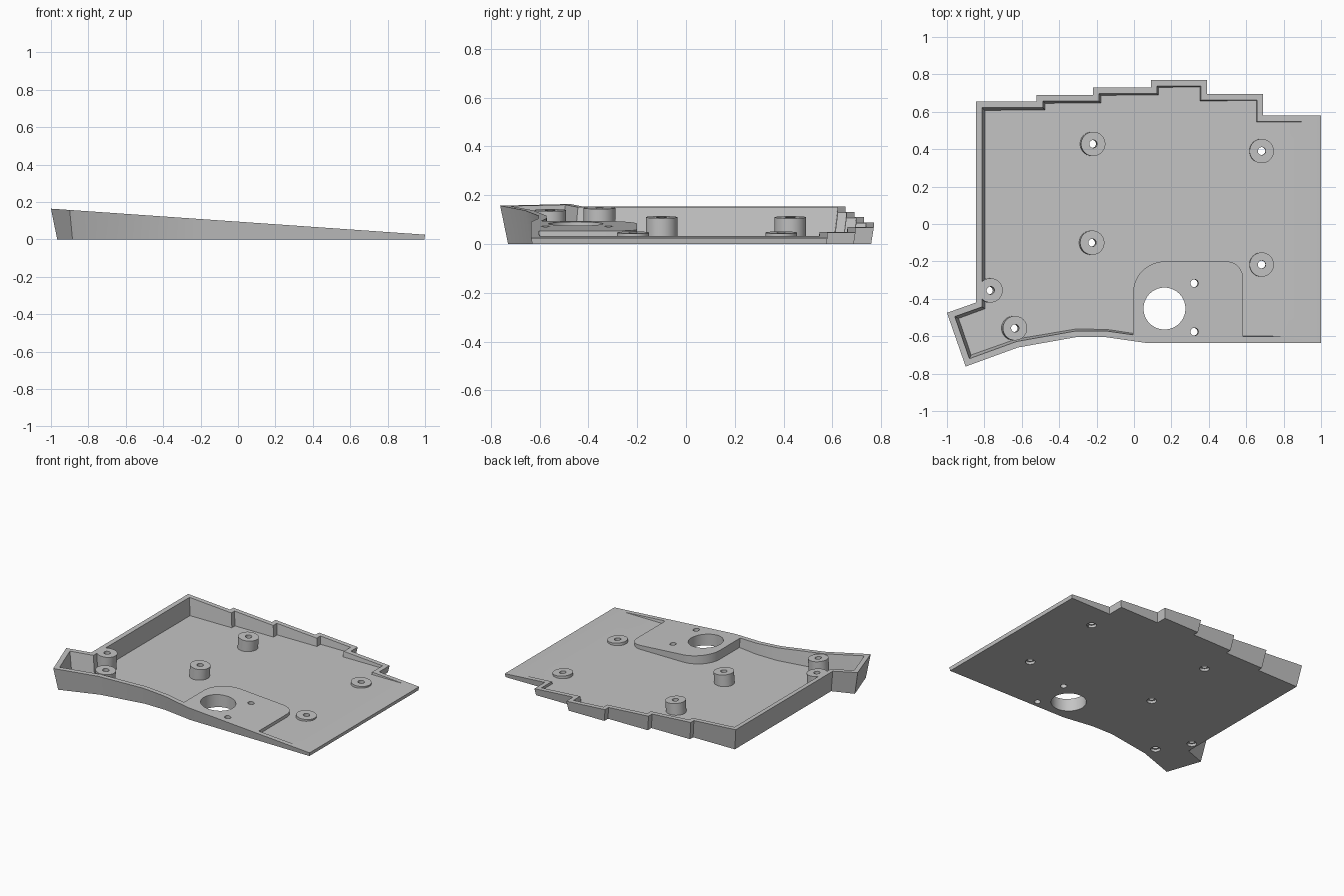
import bpy
import bmesh
import math
from mathutils import Vector, Matrix

cube = bpy.data.objects.get("Cube")
if cube:
    bpy.data.objects.remove(cube)

SLOPE, MID, FLOOR = 0.0695, 0.0945, 0.032
TILT = Matrix.Rotation(math.atan(SLOPE), 4, 'Y')


def top_z(x):
    return MID - SLOPE * x


def inset(points, distances):
    """Move each corner of a counter-clockwise outline inward."""
    result = []
    for i, p in enumerate(points):
        a = (p - points[i - 1]).normalized()
        b = (points[(i + 1) % len(points)] - p).normalized()
        n1, n2 = Vector((-a.y, a.x)), Vector((-b.y, b.x))
        result.append(p + (n1 + n2) * distances[i] / (1 + n1.dot(n2)))
    return result


def make_object(name, bm):
    bmesh.ops.recalc_face_normals(bm, faces=bm.faces)
    mesh = bpy.data.meshes.new(name)
    bm.to_mesh(mesh)
    bm.free()
    obj = bpy.data.objects.new(name, mesh)
    bpy.context.collection.objects.link(obj)
    return obj


def loft(name, low, high, low_z, high_z):
    """Closed solid between two outlines, heights given as functions of x."""
    bm = bmesh.new()
    lo = [bm.verts.new((p.x, p.y, low_z(p.x))) for p in low]
    hi = [bm.verts.new((p.x, p.y, high_z(p.x))) for p in high]
    bm.faces.new(lo[::-1])
    bm.faces.new(hi)
    sides = []
    for i in range(len(lo)):
        j = (i + 1) % len(lo)
        sides.append(bm.faces.new((lo[i], lo[j], hi[j], hi[i])))
    bmesh.ops.triangulate(bm, faces=sides)
    return make_object(name, bm)


def column(name, x, y, radius, bottom=-0.2, top=0.3, tilt=True, sides=48):
    """Cylinder square to the sloping top, or upright."""
    bm = bmesh.new()
    z = top_z(x) if tilt else 0
    place = Matrix.Translation((x, y, z)) @ (TILT if tilt else Matrix())
    place = place @ Matrix.Translation((0, 0, (bottom + top) / 2))
    bmesh.ops.create_cone(bm, cap_ends=True, segments=sides, radius1=radius,
                          radius2=radius, depth=top - bottom, matrix=place)
    return make_object(name, bm)


def subtract(target, cutters):
    for c in cutters:
        c.hide_render = True
        mod = target.modifiers.new(c.name, 'BOOLEAN')
        mod.operation, mod.solver, mod.object = 'DIFFERENCE', 'EXACT', c
    graph = bpy.context.evaluated_depsgraph_get()
    mesh = bpy.data.meshes.new_from_object(target.evaluated_get(graph))
    target.modifiers.clear()
    target.data = mesh
    for c in cutters:
        bpy.data.objects.remove(c)


# Outline of the rim, counter-clockwise from the front left end
outline = [Vector(p) for p in (
    (1, -0.635), (1, 0.58), (0.69, 0.58), (0.69, 0.695), (0.39, 0.695),
    (0.39, 0.77), (0.09, 0.77), (0.09, 0.73), (-0.22, 0.73), (-0.22, 0.69),
    (-0.52, 0.69), (-0.52, 0.655), (-0.845, 0.655), (-0.845, -0.42),
    (-1, -0.475), (-0.9, -0.762), (-0.62, -0.66), (-0.31, -0.605),
    (-0.15, -0.605), (0.06, -0.635))]

# Wedge-shaped body with flared walls
base = inset(outline, [0.16 * top_z(p.x) for p in outline])
tray = loft("tray", base, outline, lambda x: 0, top_z)

# Cavity, open at the low end
rim = inset(outline, [0.029] * len(outline))
foot = inset(outline, [0.033 + 0.12 * (top_z(p.x) - FLOOR) for p in outline])
for ring in (rim, foot):
    ring[0].x = ring[1].x = 1.1
cavity = loft("cavity", foot, rim, lambda x: FLOOR, lambda x: top_z(x) + 0.03)

# Raised platform with rounded back corners
pad = [Vector((-0.005, -0.9)), Vector((0.583, -0.9))]
for cx, r, start in ((0.583 - 0.09, 0.09, 0), (-0.005 + 0.17, 0.17, 90)):
    for k in range(13):
        a = math.radians(start + k * 7.5)
        pad.append(Vector((cx + r * math.cos(a), -0.2 - r + r * math.sin(a))))
platform = loft("platform", pad, pad, lambda x: -0.1, lambda x: 0.4)

# Screw posts are left standing in the cavity
posts = [(-0.218, 0.428), (-0.223, -0.1), (0.683, 0.39), (0.683, -0.217),
         (-0.767, -0.355), (-0.636, -0.557)]
subtract(cavity, [platform] + [column("post", x, y, 0.065) for x, y in posts])
subtract(tray, [cavity])

# Screw holes, their wider undersides, and the round opening
holes = [column("hole", x, y, 0.021, sides=24)
         for x, y in posts + [(0.323, -0.317), (0.323, -0.576)]]
holes += [column("recess", x - SLOPE * top_z(x), y, 0.031, -0.1, 0.018, False, 32)
          for x, y in posts]
holes.append(column("opening", 0.163, -0.452, 0.112, tilt=False, sides=64))
subtract(tray, holes)

# Plain grey plastic
grey = bpy.data.materials.new("grey plastic")
grey.use_nodes = True
color = (0.55, 0.55, 0.55, 1)
grey.diffuse_color = color
grey.node_tree.nodes["Principled BSDF"].inputs["Base Color"].default_value = color
tray.data.materials.clear()
tray.data.materials.append(grey)

bpy.ops.object.select_all(action='DESELECT')
tray.select_set(True)
bpy.context.view_layer.objects.active = tray
bpy.ops.object.shade_smooth_by_angle(angle=math.radians(30))
